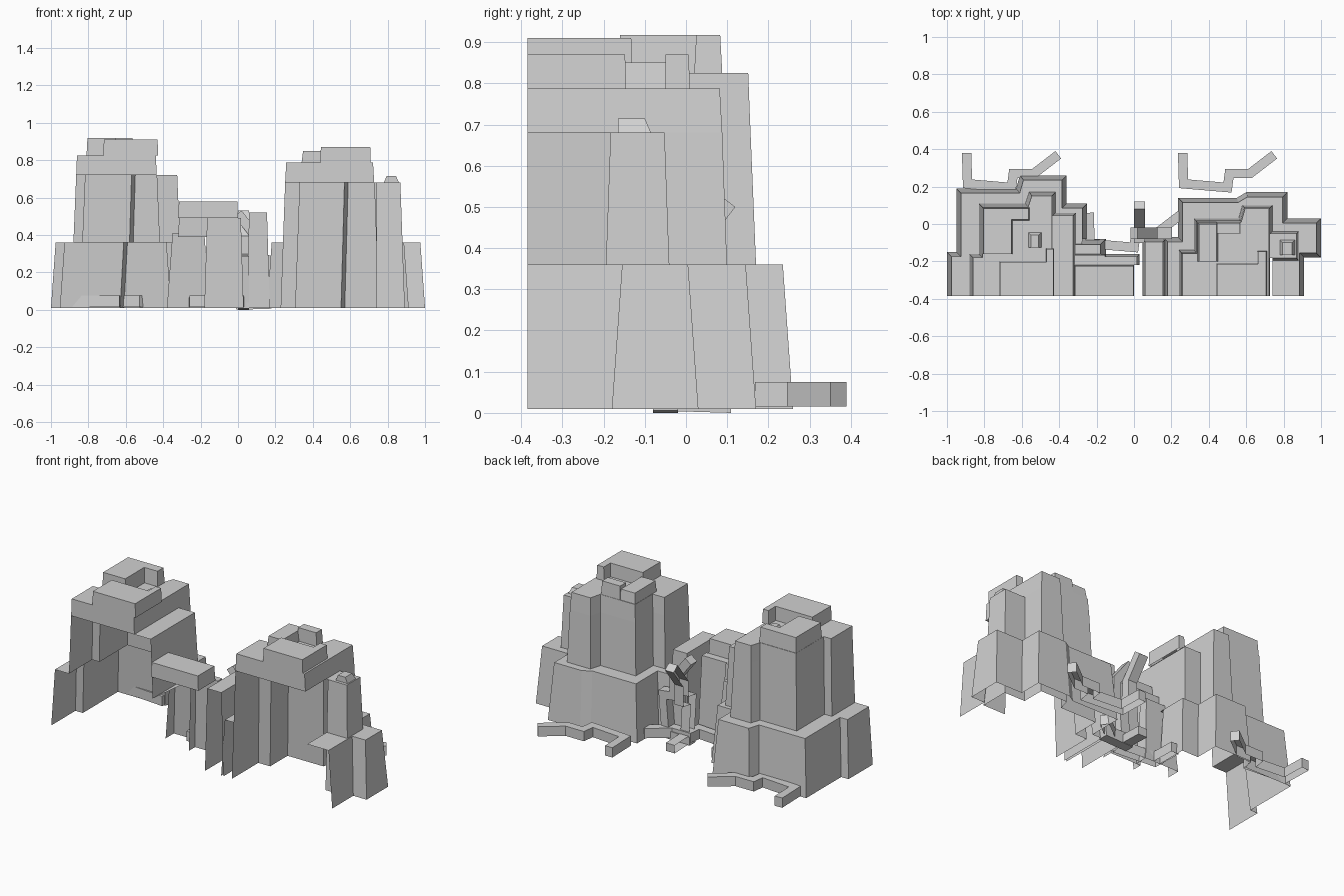
import bpy, bmesh
from mathutils import Vector, Matrix

if "Cube" in bpy.data.objects:
    bpy.data.objects.remove(bpy.data.objects["Cube"], do_unlink=True)

stone = bpy.data.materials.new("stone_grey")
stone.use_nodes = True
GREY = (0.64, 0.64, 0.64, 1)
stone.diffuse_color = GREY
stone.node_tree.nodes["Principled BSDF"].inputs["Base Color"].default_value = GREY

F = -0.385   # plane of the open front


def make(name, bm):
    mesh = bpy.data.meshes.new(name)
    bm.to_mesh(mesh)
    bm.free()
    mesh.materials.append(stone)
    obj = bpy.data.objects.new(name, mesh)
    bpy.context.collection.objects.link(obj)


def offset(path, d):
    """Shift an open path to its right by d, with mitred corners."""
    pts = [Vector(p) for p in path]
    normals = []
    for a, b in zip(pts, pts[1:]):
        t = (b - a).normalized()
        normals.append(Vector((t.y, -t.x)))
    out = []
    for i, p in enumerate(pts):
        n0 = normals[max(i - 1, 0)]
        n1 = normals[min(i, len(normals) - 1)]
        out.append(p + (n0 + n1) * (d / (1 + n0.dot(n1))))
    return out


def sheet(name, pts, z):
    bm = bmesh.new()
    face = bm.faces.new([bm.verts.new((p[0], p[1], z)) for p in pts])
    face.normal_update()
    if face.normal.z < 0:
        face.normal_flip()
    bmesh.ops.triangulate(bm, faces=[face])
    bmesh.ops.dissolve_limit(bm, angle_limit=0.01, verts=bm.verts, edges=bm.edges)
    make(name, bm)


def walls(name, path, z0, z1, inset, front=False):
    """Battered walls along an open path; returns the path of their top."""
    top = offset(path, inset)
    bm = bmesh.new()
    low = [bm.verts.new((p[0], p[1], z0)) for p in path]
    high = [bm.verts.new((p.x, p.y, z1)) for p in top]
    n = len(low)
    for i in range(n if front else n - 1):
        j = (i + 1) % n
        bm.faces.new((low[j], low[i], high[i], high[j]))
    make(name, bm)
    return top


def mass(name, path, z0, z1, inset, front=True):
    """Battered mass without a floor, with or without a front."""
    top = walls(name + "_walls", path, z0, z1, inset, front)
    sheet(name + "_top", top, z1)


def block(name, x0, x1, y0, y1, z0, z1, inset=0.015, front=True):
    mass(name, [(x0, y0), (x0, y1), (x1, y1), (x1, y0)], z0, z1, inset, front)


def branch(name, matrix):
    """Crooked flat strip with square edges, open underneath."""
    path = [(.02, .21), (.025, .045), (.26, .025), (.27, .1), (.38, .1), (.51, .2)]
    rim = offset(path, 0.025) + offset(path, -0.025)[::-1]
    bm = bmesh.new()
    low = [bm.verts.new((p.x, p.y, 0)) for p in rim]
    high = [bm.verts.new((p.x, p.y, 0.06)) for p in rim]
    n, h = len(rim), len(path)
    for i in range(n):
        j = (i + 1) % n
        bm.faces.new((low[i], low[j], high[j], high[i]))
    for i in range(h - 1):
        j = n - 1 - i
        bm.faces.new((high[i], high[i + 1], high[j - 1], high[j]))
    bmesh.ops.recalc_face_normals(bm, faces=bm.faces)
    bm.transform(matrix)
    make(name, bm)


# West mesa: wide base, tower and crown
base = walls("west_base_walls", [
    (-1, F), (-1, -.15), (-.95, -.15), (-.95, .19), (-.63, .19), (-.61, .26),
    (-.36, .26), (-.36, .11), (-.25, .11), (-.25, -.08)], .01, .36, .025)
tower = [(-.88, F), (-.88, -.16), (-.83, -.16), (-.83, .11), (-.58, .11), (-.56, .17),
         (-.42, .17), (-.42, .06), (-.31, .06), (-.31, F)]
sheet("west_base_shelf", base + tower[::-1], .36)
top = walls("west_tower_walls", tower, .36, .72, .015)
sheet("west_tower_shelf", top, .72)
crown = top[:7] + [Vector((top[6].x, F))]
top = walls("west_crown_walls", crown, .72, .825, .004, True)
sheet("west_crown_top", top, .825)
mass("west_crown_front", [(-.72, F), (-.72, -.2), (-.47, -.2), (-.47, -.13),
                          (-.427, -.13), (-.427, F)], .825, .91, .003)
mass("west_crown_back", [(-.81, -.16), (-.81, .088), (-.56, .088), (-.56, .02),
                         (-.65, .02), (-.65, -.16)], .825, .917, .005)
block("west_crown_nub", -.565, -.495, -.125, -.045, .825, .85)

# East mesa: wide base, tower standing inside it down to the ground, and crown
base = walls("east_base_walls", [
    (.155, F), (.155, -.07), (.235, -.07), (.235, .14), (.55, .14), (.6, .17),
    (.82, .17), (.82, .03), (1, .03), (1, -.18), (.91, -.18), (.91, F)], .01, .36, .025)
tower = [(.24, F), (.24, -.14), (.32, -.14), (.32, .03), (.56, .03), (.58, .1), (.74, .1),
         (.74, -.04), (.88, -.04), (.88, -.195), (.74, -.195)]
sheet("east_base_shelf", base + [(.74, F)] + tower[::-1], .36)
top = walls("east_tower_walls", offset(tower, -.012), .01, .68, .024)
crown = top[:7] + [Vector((top[6].x, F))]
sheet("east_tower_shelf", top[:-1] + [(crown[-1].x, top[-1].y), crown[-1]], .68)
top = walls("east_crown_walls", crown, .68, .787, .006, True)
sheet("east_crown_top", top, .787)
mass("east_crown_front", [(.44, F), (.44, -.21), (.66, -.21), (.66, -.145),
                          (.71, -.145), (.71, F)], .787, .87, .003)
block("east_crown_back", .34, .45, -.2, .008, .787, .85, .008)
block("east_crown_peak", .44, .57, -.05, .01, .787, .87, .004)
block("east_tower_nub", .78, .86, -.165, -.085, .68, .715)

# Saddle between the mesas
block("saddle_west", -.38, -.15, -.16, -.08, .01, .41, .03, False)
block("saddle_wall", -.18, .03, -.22, -.16, .01, .49, .015, False)
block("saddle_band", -.32, -.15, -.22, -.16, .39, .49, .005, False)
block("saddle_cap", -.32, 0, F, -.22, .49, .58, .004)
block("saddle_east", .045, .17, F, -.08, .01, .52, .015, False)

# Crooked branches lying on the ground and standing in the saddle
for name, x, y in (("west", -.915, .17), ("east", .24, .17), ("middle", -.26, -.15)):
    branch(name + "_ground_branch", Matrix.Translation((x, y, .015)))
branch("standing_branch_back", Matrix((
    (0, 0, 1, 0), (0, 1, 0, -.1), (1, 0, 0, .005), (0, 0, 0, 1))))
branch("standing_branch_side", Matrix((
    (0, -1, 0, .2), (0, 0, 1, -.08), (1, 0, 0, .005), (0, 0, 0, 1))))
